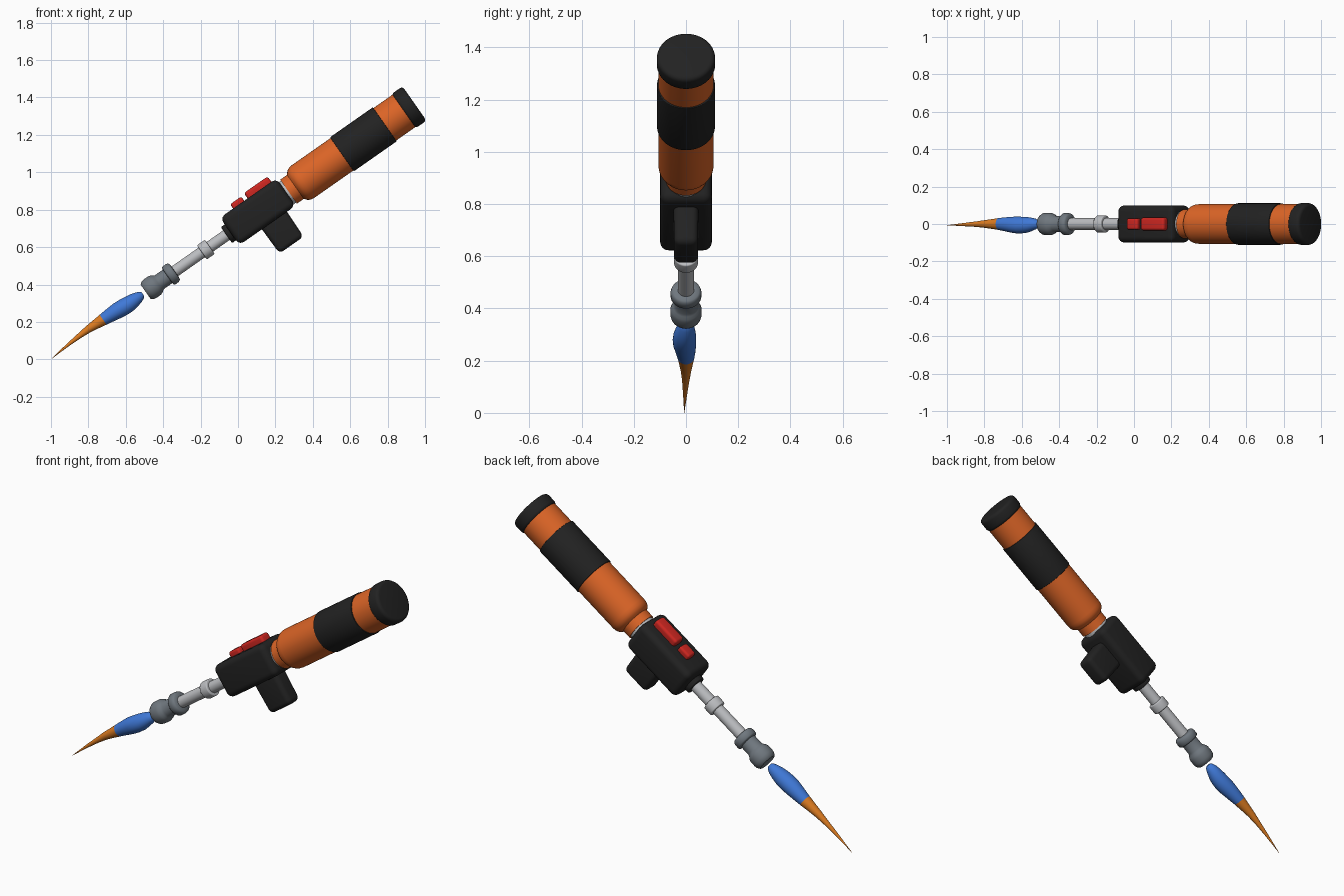
import bpy, bmesh, math
from mathutils import Matrix, Vector

if "Cube" in bpy.data.objects:
    bpy.data.objects.remove(bpy.data.objects["Cube"])

# The torch is modelled along local X (gas canister at +X), then tilted 35 degrees
TILT = Matrix.Translation((0, 0, 0.707)) @ Matrix.Rotation(math.radians(-35), 4, 'Y')
SEG = 48


def material(name, rgb):
    m = bpy.data.materials.new(name)
    m.diffuse_color = (*rgb, 1)
    m.use_nodes = True
    m.node_tree.nodes["Principled BSDF"].inputs["Base Color"].default_value = m.diffuse_color
    return m


ORANGE = material("canister orange", (0.72, 0.13, 0.02))
BLACK = material("matte black", (0.016, 0.016, 0.016))
RED = material("button red", (0.62, 0.02, 0.015))
STEEL = material("light steel", (0.50, 0.51, 0.53))
GREY = material("nozzle grey", (0.16, 0.185, 0.21))
BLUE = material("flame blue", (0.05, 0.19, 0.68))
FLAME = material("flame orange", (0.72, 0.20, 0.015))


def finish(bm, name, mats):
    bmesh.ops.recalc_face_normals(bm, faces=bm.faces)
    bm.transform(TILT)
    me = bpy.data.meshes.new(name)
    bm.to_mesh(me)
    bm.free()
    for m in mats:
        me.materials.append(m)
    ob = bpy.data.objects.new(name, me)
    bpy.context.collection.objects.link(ob)
    bpy.ops.object.select_all(action='DESELECT')
    ob.select_set(True)
    bpy.context.view_layer.objects.active = ob
    bpy.ops.object.shade_smooth_by_angle(angle=math.radians(40))
    return ob


def lathe(name, profile, mats, split=None):
    """Rings of (s, radius[, y offset, z offset]) joined along the axis, ends capped."""
    bm = bmesh.new()
    rings = []
    for s, r, *off in profile:
        oy, oz = off if off else (0, 0)
        rings.append([bm.verts.new((s, oy + r * math.cos(a), oz + r * math.sin(a)))
                      for a in (2 * math.pi * i / SEG for i in range(SEG))])
    for a, b in zip(rings, rings[1:]):
        for i in range(SEG):
            j = (i + 1) % SEG
            bm.faces.new((a[i], a[j], b[j], b[i]))
    bm.faces.new(rings[0])
    bm.faces.new(rings[-1])
    if split is not None:
        for f in bm.faces:
            f.material_index = int(f.calc_center_median().x < split)
    return finish(bm, name, mats)


def rounded_box(name, s, y, n, bevel, mat, taper=1.0):
    """Box over s and n ranges, half width y; taper narrows the lower end."""
    bm = bmesh.new()
    bmesh.ops.create_cube(bm, size=1)
    mid = (s[0] + s[1]) / 2
    for v in bm.verts:
        k = taper if v.co.z < 0 else 1
        v.co = Vector((mid + v.co.x * (s[1] - s[0]) * k, v.co.y * 2 * y * k,
                       n[0] if v.co.z < 0 else n[1]))
    bmesh.ops.bevel(bm, geom=bm.edges[:], offset=bevel, segments=5, profile=0.5,
                    affect='EDGES')
    return finish(bm, name, [mat])


def ring(name, s0, s1, r, b, mat):
    """Short cylinder with rounded rims."""
    q = [(1 - math.cos(t), 1 - math.sin(t)) for t in (math.pi / 2 * i / 4 for i in range(5))]
    lo = [(s0 + b * x, r - b * y) for x, y in q]
    hi = [(s1 - b * x, r - b * y) for x, y in reversed(q)]
    return lathe(name, lo + hi, [mat])


# Gas canister with neck, grip sleeve and end cap
lathe("gas_canister", [(0.33, 0.078), (0.375, 0.078), (0.379, 0.083), (0.386, 0.092),
                       (0.395, 0.099), (0.408, 0.104), (0.425, 0.106), (1.12, 0.106)], [ORANGE])
ring("canister_sleeve", 0.678, 0.958, 0.111, 0.003, BLACK)
ring("canister_end_cap", 1.078, 1.152, 0.112, 0.018, BLACK)
ring("canister_collar", 0.30, 0.345, 0.071, 0.004, STEEL)

# Valve housing, handle and front socket
rounded_box("valve_housing", (-0.05, 0.318), 0.099, (-0.083, 0.096), 0.032, BLACK)
rounded_box("handle", (0.097, 0.262), 0.048, (-0.243, -0.05), 0.025, BLACK, 0.95)
ring("front_socket", -0.075, -0.02, 0.052, 0.006, BLACK)

# Red control buttons on top
rounded_box("large_button", (0.13, 0.285), 0.034, (0.08, 0.131), 0.014, RED)
rounded_box("small_button", (0.035, 0.108), 0.03, (0.08, 0.124), 0.012, RED)

# Burner tube and its ring
lathe("burner_tube", [(-0.45, 0.031), (-0.03, 0.031)], [STEEL])
ring("tube_ring", -0.236, -0.184, 0.046, 0.006, STEEL)

# Burner nozzle
lathe("nozzle", [(-0.603, 0.046), (-0.598, 0.051), (-0.588, 0.057), (-0.575, 0.06),
                 (-0.545, 0.06), (-0.532, 0.056), (-0.522, 0.049), (-0.512, 0.044),
                 (-0.46, 0.044), (-0.458, 0.054), (-0.452, 0.059), (-0.43, 0.059),
                 (-0.42, 0.056), (-0.414, 0.05), (-0.412, 0.03)], [GREY])

# Flame: blue near the nozzle, orange toward the slightly wavy tip
flame = [(-0.622, 0.012, 0, -0.002), (-0.63, 0.021, 0, -0.002), (-0.65, 0.030, 0, -0.002),
         (-0.68, 0.038, -0.003, -0.002), (-0.71, 0.043, -0.005, -0.002),
         (-0.745, 0.045, -0.006, 0), (-0.78, 0.044, -0.005, 0.003),
         (-0.83, 0.038, -0.002, 0.006), (-0.875, 0.032, 0, 0.008),
         (-0.92, 0.026, 0, 0.010), (-0.97, 0.020, 0, 0.012), (-1.03, 0.014, -0.001, 0.010),
         (-1.10, 0.009, -0.003, 0.006), (-1.17, 0.004, -0.005, 0.0), (-1.224, 0.0006, -0.007, -0.005)]
lathe("flame", flame, [BLUE, FLAME], split=-0.875)
